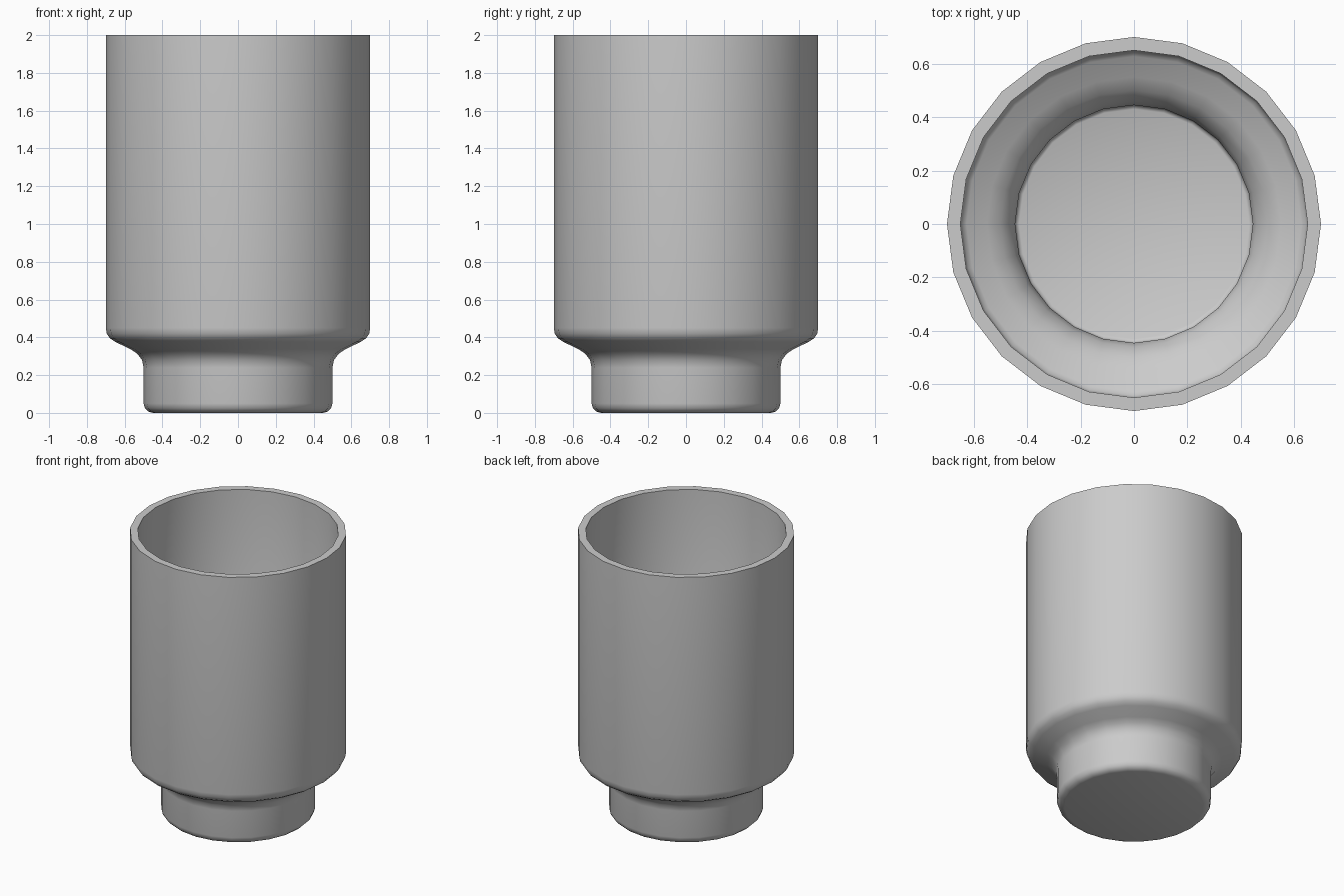
import bpy
import bmesh
import math
from mathutils import Matrix

if "Cube" in bpy.data.objects:
    bpy.data.objects.remove(bpy.data.objects["Cube"])

SIDES = 24

# Outer wall from the foot up to the rim, then inner wall down to the floor
outer = [(0, 0), (0.45, 0), (0.475, 0.007), (0.493, 0.025), (0.5, 0.05),
         (0.5, 0.24), (0.508, 0.28), (0.535, 0.315), (0.57, 0.338),
         (0.65, 0.376), (0.678, 0.395), (0.695, 0.42), (0.7, 0.45), (0.7, 2)]
inner = [(0.65, 2), (0.65, 0.45), (0.643, 0.432), (0.627, 0.42),
         (0.55, 0.385), (0.5, 0.352), (0.46, 0.3), (0.445, 0.24),
         (0.445, 0.065), (0.44, 0.055), (0.43, 0.05), (0, 0.05)]


def lathe(name, profile, material):
    """Spin a radius/height profile around the z axis."""
    bm = bmesh.new()
    verts = [bm.verts.new((r, 0, z)) for r, z in profile]
    edges = [bm.edges.new(pair) for pair in zip(verts, verts[1:])]
    bmesh.ops.spin(bm, geom=verts + edges, cent=(0, 0, 0), axis=(0, 0, 1),
                   angle=math.tau, steps=SIDES)
    bmesh.ops.remove_doubles(bm, verts=bm.verts, dist=0.0005)
    bmesh.ops.recalc_face_normals(bm, faces=bm.faces)
    mesh = bpy.data.meshes.new(name)
    bm.to_mesh(mesh)
    bm.free()
    mesh.materials.append(material)
    obj = bpy.data.objects.new(name, mesh)
    bpy.context.collection.objects.link(obj)
    return obj


grey = bpy.data.materials.new("plain_grey")
grey.use_nodes = True
colour = (0.6, 0.6, 0.6, 1)
grey.diffuse_color = colour
grey.node_tree.nodes["Principled BSDF"].inputs["Base Color"].default_value = colour

# Hollow stepped cup
cup = lathe("cup", outer + inner, grey)
bpy.ops.object.select_all(action='DESELECT')
cup.select_set(True)
bpy.context.view_layer.objects.active = cup
bpy.ops.object.shade_smooth_by_angle(angle=math.radians(40))
